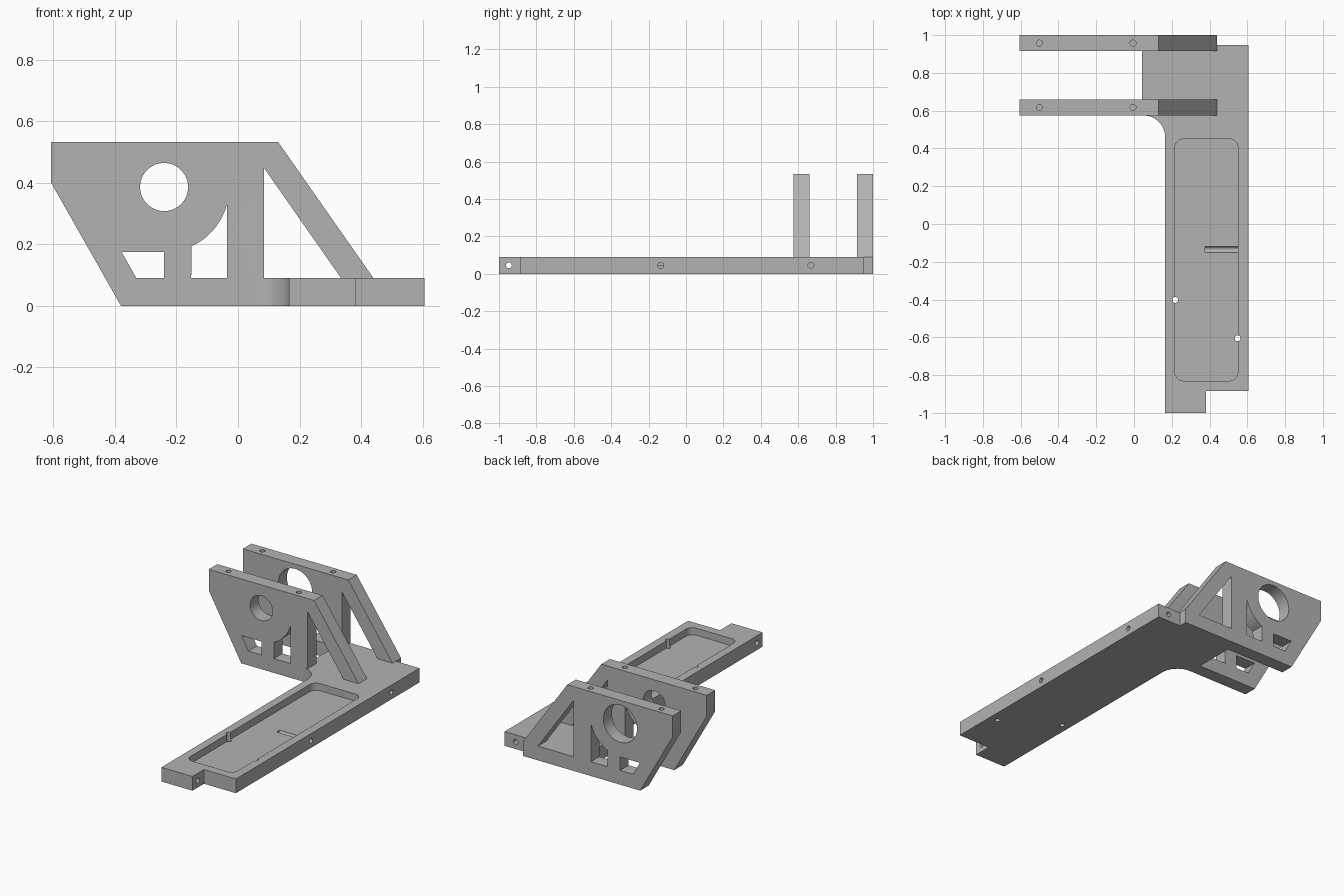
import bpy
import bmesh
from math import cos, sin, pi, radians
from mathutils import Matrix, Vector

cube = bpy.data.objects.get("Cube")
if cube:
    bpy.data.objects.remove(cube, do_unlink=True)

grey = bpy.data.materials.new("plain_grey")
grey.use_nodes = True
GREY = (0.45, 0.45, 0.45, 1)
grey.diffuse_color = GREY
grey.node_tree.nodes["Principled BSDF"].inputs["Base Color"].default_value = GREY

THICK = 0.09          # base thickness
MID = THICK / 2       # height of the side drillings


def to_object(name, bm):
    bmesh.ops.recalc_face_normals(bm, faces=bm.faces)
    mesh = bpy.data.meshes.new(name)
    bm.to_mesh(mesh)
    bm.free()
    obj = bpy.data.objects.new(name, mesh)
    bpy.context.collection.objects.link(obj)
    return obj


def prism(name, outline, lo, hi, axis="z"):
    """Extrude a 2D outline along z, or an x-z outline along y."""
    bm = bmesh.new()
    place = (lambda a, b: (a, b, lo)) if axis == "z" else (lambda a, b: (a, lo, b))
    face = bm.faces.new([bm.verts.new(place(a, b)) for a, b in outline])
    top = bmesh.ops.extrude_face_region(bm, geom=[face])["geom"]
    step = Vector((0, 0, hi - lo) if axis == "z" else (0, hi - lo, 0))
    bmesh.ops.translate(bm, vec=step, verts=[v for v in top if isinstance(v, bmesh.types.BMVert)])
    return to_object(name, bm)


def rod(name, start, end, radius, sides=24):
    start, end = Vector(start), Vector(end)
    turn = (end - start).to_track_quat("Z", "Y").to_matrix().to_4x4()
    bm = bmesh.new()
    bmesh.ops.create_cone(bm, cap_ends=True, segments=sides, radius1=radius, radius2=radius,
                          depth=(end - start).length,
                          matrix=Matrix.Translation((start + end) / 2) @ turn)
    return to_object(name, bm)


def arc(cx, cy, r, a0, a1, n=12):
    return [(cx + r * cos(radians(a0 + (a1 - a0) * i / n)),
             cy + r * sin(radians(a0 + (a1 - a0) * i / n))) for i in range(n + 1)]


def combine(target, tool, operation):
    mod = target.modifiers.new("combine", "BOOLEAN")
    mod.operation, mod.solver, mod.object = operation, "EXACT", tool
    graph = bpy.context.evaluated_depsgraph_get()
    mesh = bpy.data.meshes.new_from_object(target.evaluated_get(graph))
    target.modifiers.clear()
    target.data = mesh
    bpy.data.objects.remove(tool, do_unlink=True)


# Base plate with the front notch and the filleted inner corner
base = prism("bracket_body",
             [(0.165, -1), (0.382, -1), (0.382, -0.885), (0.605, -0.885), (0.605, 0.948),
              (0.042, 0.948), (0.042, 0.575)] + arc(0.05, 0.46, 0.115, 90, 0), 0, THICK)

# Shallow rounded pocket in the base
x0, x1, y0, y1, r = 0.217, 0.55, -0.83, 0.45, 0.045
pocket = (arc(x1 - r, y1 - r, r, 0, 90) + arc(x0 + r, y1 - r, r, 90, 180)
          + arc(x0 + r, y0 + r, r, 180, 270) + arc(x1 - r, y0 + r, r, 270, 360))
combine(base, prism("pocket_cutter", pocket, MID, 0.2), "DIFFERENCE")

# Upright side plates; the rear one has the larger bore
BORE_X, BORE_Z = -0.24, 0.386
outline = [(-0.38, 0), (0.44, 0), (0.44, THICK), (0.13, 0.533), (-0.607, 0.533), (-0.607, 0.4)]
windows = [
    [(-0.33, THICK), (-0.24, THICK), (-0.24, 0.175), (-0.378, 0.175)],
    [(-0.152, THICK), (-0.035, THICK)] + arc(BORE_X, BORE_Z, 0.212, -15, -65),
    [(0.085, THICK), (0.335, THICK), (0.085, 0.447)],
]
for name, near, far, bore in (("front_plate", 0.575, 0.66, 0.078),
                              ("rear_plate", 0.915, 1.0, 0.118)):
    plate = prism(name, outline, near, far, "y")
    for shape in windows:
        combine(plate, prism("window_cutter", shape, near - 0.05, far + 0.05, "y"), "DIFFERENCE")
    combine(plate, rod("bore_cutter", (BORE_X, near - 0.05, BORE_Z),
                       (BORE_X, far + 0.05, BORE_Z), bore, 64), "DIFFERENCE")
    # Screw holes in the top edge
    for x in (-0.5, -0.005):
        y = (near + far) / 2
        combine(plate, rod("screw_cutter", (x, y, 0.43), (x, y, 0.6), 0.016), "DIFFERENCE")
    combine(base, plate, "UNION")

# Drillings: side holes, rear hole, notch through-hole and two vertical pins
drillings = [
    ((0.375, -0.135, MID), (0.7, -0.135, MID)),
    ((0.45, 0.668, MID), (0.7, 0.668, MID)),
    ((0.527, 0.8, MID), (0.527, 1.1, MID)),
    ((0.1, -0.947, MID), (0.45, -0.947, MID)),
    ((0.218, -0.402, -0.1), (0.218, -0.402, 0.2)),
    ((0.549, -0.605, -0.1), (0.549, -0.605, 0.2)),
]
for start, end in drillings:
    combine(base, rod("drill_cutter", start, end, 0.0155), "DIFFERENCE")

# Finish: one colour, smooth curves with crisp edges
base.data.materials.clear()
base.data.materials.append(grey)
for poly in base.data.polygons:
    poly.material_index = 0
bpy.ops.object.select_all(action="DESELECT")
base.select_set(True)
bpy.context.view_layer.objects.active = base
bpy.ops.object.shade_smooth_by_angle(angle=pi / 6)
